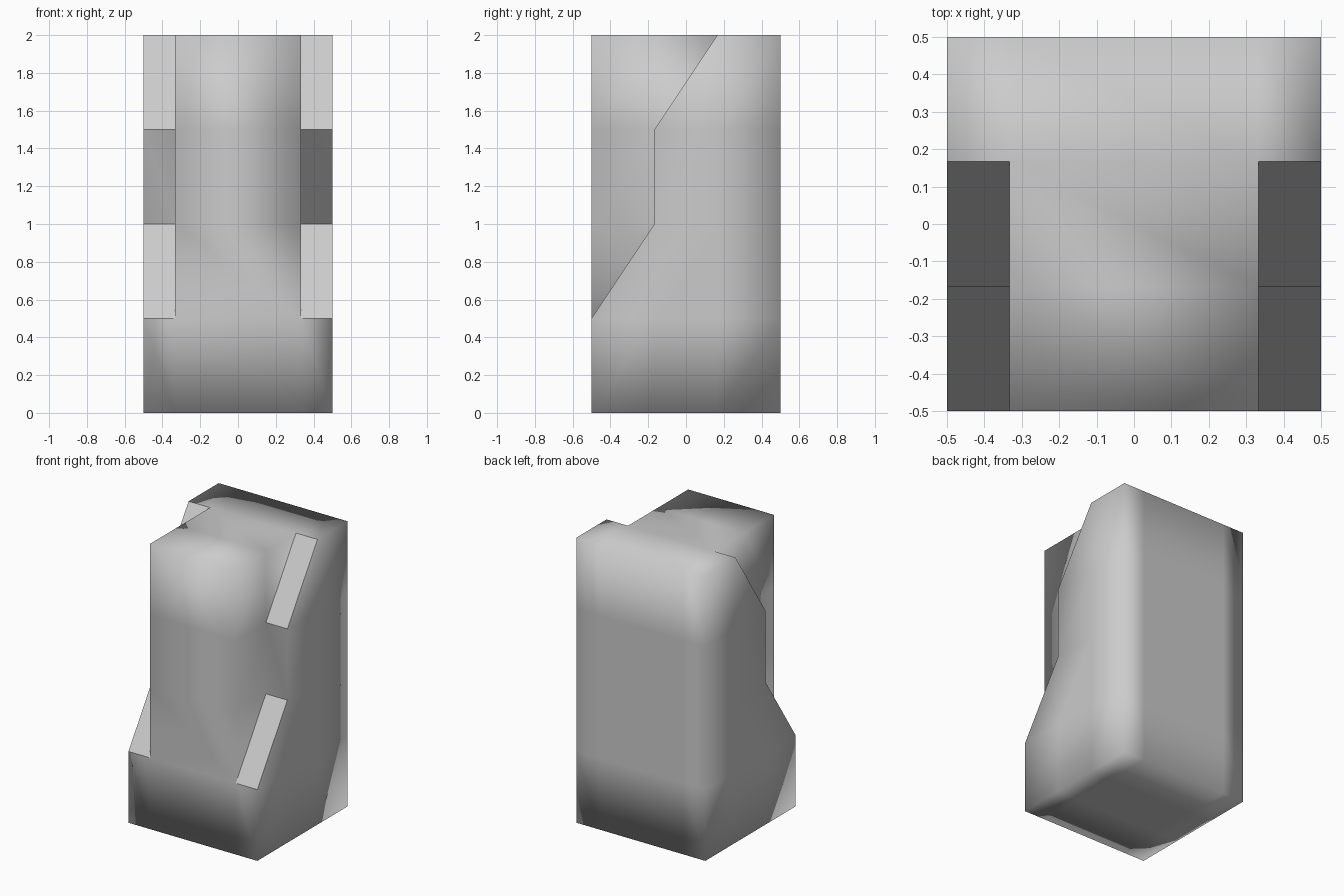
import bpy, bmesh
from collections import Counter

if "Cube" in bpy.data.objects:
    bpy.data.objects.remove(bpy.data.objects["Cube"])

# Grid stations of the block
XS = (-0.5, -1/3, 1/3, 0.5)
YS = (-0.5, -1/6, 1/6, 0.5)
ZS = (0.0, 0.5, 1.0, 1.5, 2.0)

# Side-profile tiles in (y, z) grid indices; solid ones also exist in the outer columns
solid, notch = [], []
for j in range(3):
    for k in range(4):
        a, b, c, d = (j, k), (j + 1, k), (j + 1, k + 1), (j, k + 1)
        if (j, k) in ((0, 1), (1, 3)):          # cells cut by the slopes
            solid.append((a, b, c))
            notch.append((a, c, d))
        elif j == 0 and k > 1:                  # open part of the notch
            notch.append((a, b, c, d))
        else:
            solid.append((a, b, c, d))

# Extrude tiles across each column, keeping only outside faces
faces, count = {}, Counter()


def add(face):
    key = frozenset(face)
    faces[key] = face
    count[key] += 1


for i in range(3):
    for tile in solid + (notch if i == 1 else []):
        lo = [(i, *p) for p in tile]
        hi = [(i + 1, *p) for p in tile]
        add(lo)
        add(hi)
        for n in range(len(tile)):
            m = (n + 1) % len(tile)
            add([lo[n], lo[m], hi[m], hi[n]])

bm = bmesh.new()
verts = {}


def vert(p):
    if p not in verts:
        verts[p] = bm.verts.new((XS[p[0]], YS[p[1]], ZS[p[2]]))
    return verts[p]


for key, face in faces.items():
    if count[key] == 1:
        bm.faces.new([vert(p) for p in face])
bmesh.ops.recalc_face_normals(bm, faces=bm.faces)

# Sloped ledges stay flat, the rest is smooth
bm.normal_update()
for f in bm.faces:
    f.smooth = max(abs(c) for c in f.normal) > 0.95

mesh = bpy.data.meshes.new("notched_block")
bm.to_mesh(mesh)
bm.free()
bpy.context.collection.objects.link(bpy.data.objects.new("notched_block", mesh))
